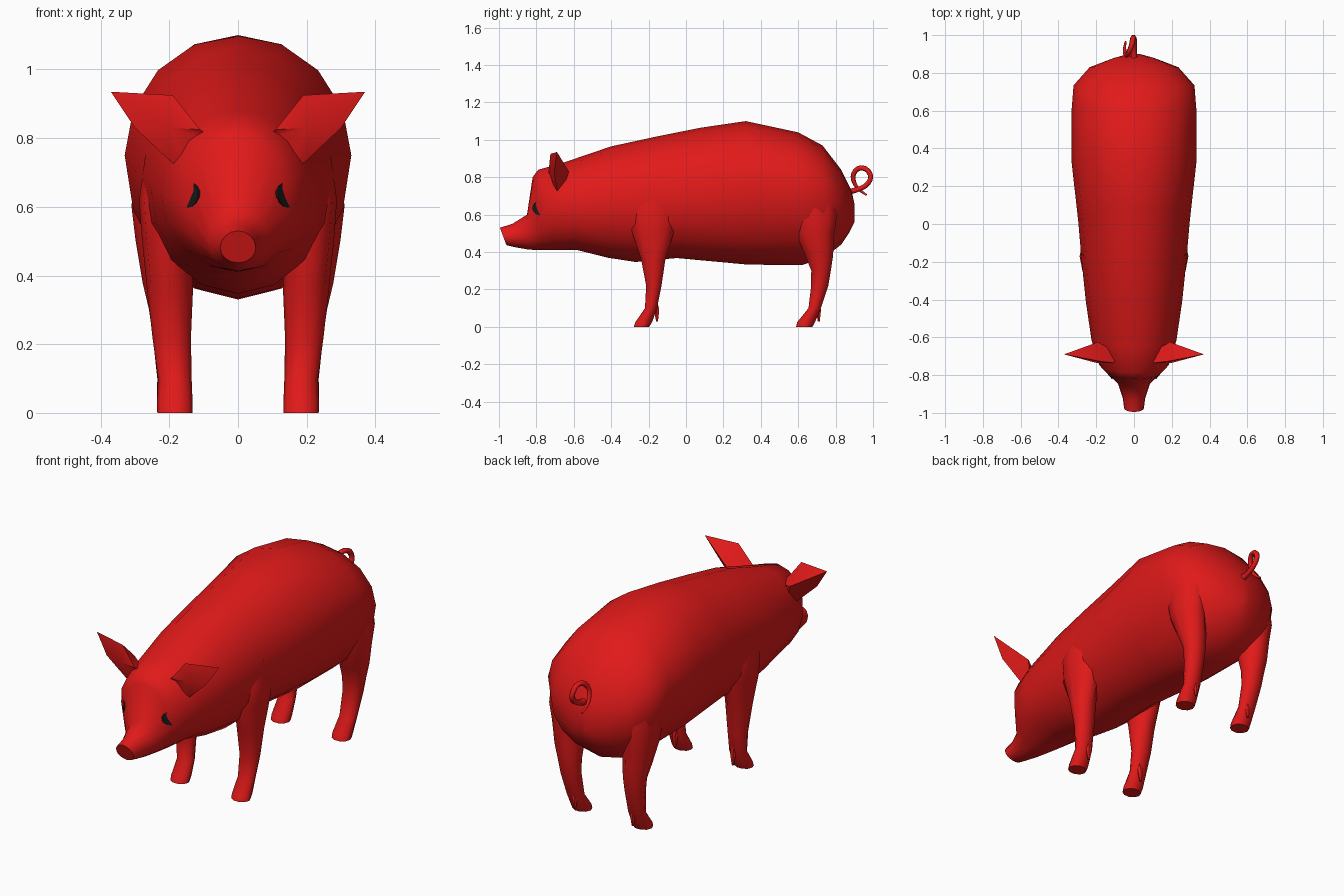
import bpy, bmesh, math
from mathutils import Vector, Matrix

if "Cube" in bpy.data.objects:
    bpy.data.objects.remove(bpy.data.objects["Cube"])


def material(name, color):
    m = bpy.data.materials.new(name)
    m.diffuse_color = color
    m.use_nodes = True
    m.node_tree.nodes["Principled BSDF"].inputs["Base Color"].default_value = m.diffuse_color
    return m


RED = material("red", (0.75, 0.01, 0.01, 1))
BLACK = material("black", (0.01, 0.01, 0.01, 1))


def finish(name, bm, mat, angle=40, mirror=False):
    bmesh.ops.recalc_face_normals(bm, faces=bm.faces[:])
    me = bpy.data.meshes.new(name)
    bm.to_mesh(me)
    bm.free()
    me.shade_smooth()
    me.set_sharp_from_angle(angle=math.radians(angle))
    me.materials.append(mat)
    ob = bpy.data.objects.new(name, me)
    bpy.context.collection.objects.link(ob)
    if mirror:
        ob.modifiers.new("mirror", 'MIRROR')
    return ob


def loft(bm, rings):
    loops = [[bm.verts.new(p) for p in r] for r in rings]
    n = len(loops[0])
    for a, b in zip(loops, loops[1:]):
        for i in range(n):
            j = (i + 1) % n
            bm.faces.new((a[i], a[j], b[j], b[i]))
    bm.faces.new(loops[0])
    bm.faces.new(loops[-1])


# Body and head: tilted egg-shaped sections (y top, z top, y bottom, z bottom, half width, z widest)
sections = [
    (-.995, .53, -.96, .437, .052, .48),
    (-.93, .55, -.91, .425, .06, .48),
    (-.85, .60, -.84, .413, .085, .50),
    (-.82, .80, -.76, .41, .145, .58),
    (-.79, .84, -.70, .41, .185, .62),
    (-.65, .88, -.58, .41, .225, .64),
    (-.40, .965, -.42, .37, .255, .66),
    (-.17, 1.015, -.27, .347, .275, .68),
    (.08, 1.065, -.05, .368, .295, .70),
    (.32, 1.10, .33, .333, .33, .75),
    (.60, 1.04, .62, .33, .33, .75),
    (.73, .97, .74, .37, .32, .72),
    (.83, .84, .83, .44, .235, .66),
    (.885, .73, .87, .50, .11, .62),
    (.90, .66, .90, .56, .03, .61),
]


def body_ring(yt, zt, yb, zb, w, zm, n=16):
    ring = []
    for i in range(n):
        a = 2 * math.pi * i / n
        c = math.cos(a)
        z = zm + c * ((zt - zm) if c > 0 else (zm - zb))
        t = (z - zb) / (zt - zb)
        ring.append((w * math.sin(a), yb + t * (yt - yb), z))
    return ring


bm = bmesh.new()
loft(bm, [body_ring(*s) for s in sections])
finish("body", bm, RED, 50)


# Legs: stacked rings (z, y centre, y radius, x centre, x radius)
def leg(name, rings, claw_y, n=10):
    bm = bmesh.new()
    loft(bm, [[(cx + rx * math.cos(2 * math.pi * i / n),
                cy + ry * math.sin(2 * math.pi * i / n), z) for i in range(n)]
              for z, cy, ry, cx, rx in rings])
    # dew claw behind the hoof
    loft(bm, [[(.175 + r * math.cos(math.pi * i / 3),
                claw_y + dy + r * math.sin(math.pi * i / 3), z) for i in range(6)]
              for z, dy, r in ((.03, .01, .006), (.09, .008, .016), (.17, -.012, .02))])
    finish(name, bm, RED, 50, True)


leg("front_legs", [
    (0, -.238, .043, .184, .051),
    (.025, -.226, .047, .184, .052),
    (.10, -.187, .034, .184, .049),
    (.22, -.172, .043, .193, .056),
    (.36, -.175, .068, .198, .067),
    (.52, -.176, .122, .208, .073),
    (.62, -.172, .135, .205, .083),
    (.75, -.165, .10, .19, .08)], -.165)
leg("hind_legs", [
    (0, .632, .046, .184, .051),
    (.025, .642, .05, .184, .052),
    (.10, .688, .035, .186, .049),
    (.22, .715, .048, .194, .054),
    (.30, .722, .055, .197, .062),
    (.38, .712, .078, .205, .073),
    (.50, .69, .108, .215, .083),
    (.60, .69, .125, .22, .09),
    (.75, .68, .12, .21, .09)], .70)

# Ears: pointed rim with a hollow front and a ridged back
rim = [(.06, -.70, .79), (.11, -.735, .825), (.19, -.725, .925), (.37, -.69, .935),
       (.30, -.705, .83), (.20, -.69, .735), (.13, -.68, .68)]
bm = bmesh.new()
verts = [bm.verts.new(p) for p in rim]
for centre in ((.20, -.735, .83), (.19, -.625, .83)):
    c = bm.verts.new(centre)
    for i in range(len(verts)):
        bm.faces.new((verts[i], verts[(i + 1) % len(verts)], c))
finish("ears", bm, RED, 40, True)

# Eyes: thin dark oval discs set on the cheeks
bm = bmesh.new()
normal = Vector((.78, -.62, .05)).normalized()
rot = normal.to_track_quat('Z', 'Y').to_matrix().to_4x4()
bmesh.ops.create_cone(bm, cap_ends=True, segments=14, radius1=.05, radius2=.05, depth=.02,
                      matrix=Matrix.Translation((.139, -.776, .636)) @ rot
                      @ Matrix.Diagonal((1, .78, 1, 1)))
finish("eyes", bm, BLACK, 40, True)

# Curly tail: tapered tube along a loop
path = [(0, .85, .72, 1.3), (0, .92, .735, 1), (0, .975, .77, 1), (-.005, .985, .815, 1),
        (-.015, .94, .85, .95), (-.035, .897, .82, .9), (-.045, .90, .77, .8),
        (-.05, .925, .735, .6), (-.045, .965, .705, .35)]
cu = bpy.data.curves.new("tail", 'CURVE')
cu.dimensions = '3D'
cu.bevel_depth = .015
cu.bevel_resolution = 1
cu.resolution_u = 3
cu.use_fill_caps = True
sp = cu.splines.new('BEZIER')
sp.bezier_points.add(len(path) - 1)
for p, (x, y, z, r) in zip(sp.bezier_points, path):
    p.co = (x, y, z)
    p.radius = r
    p.handle_left_type = p.handle_right_type = 'AUTO'
cu.materials.append(RED)
bpy.context.collection.objects.link(bpy.data.objects.new("tail", cu))
